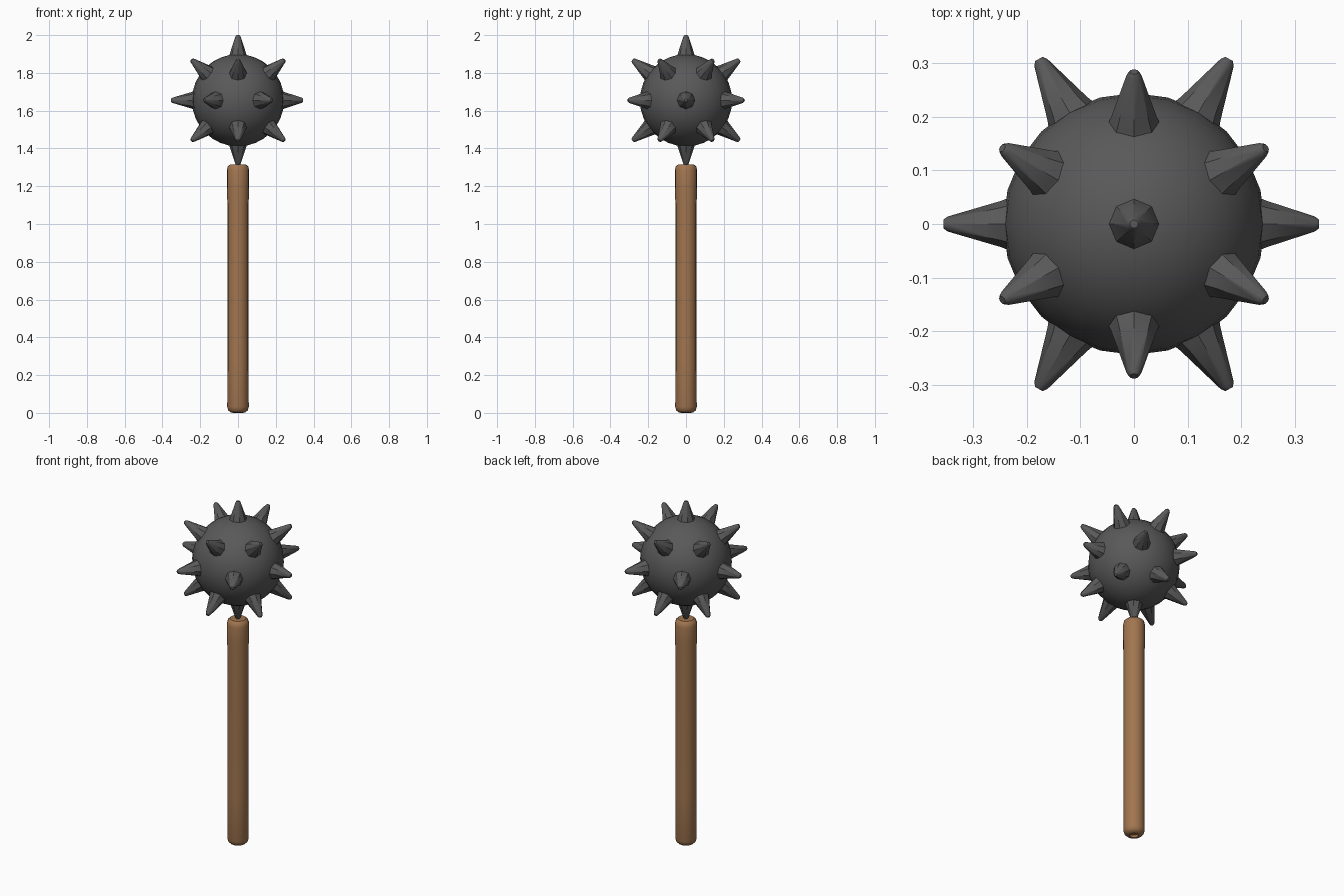
import bpy, bmesh, math
from mathutils import Vector

if "Cube" in bpy.data.objects:
    bpy.data.objects.remove(bpy.data.objects["Cube"])

def material(name, rgb):
    m = bpy.data.materials.new(name)
    m.diffuse_color = (*rgb, 1)
    m.use_nodes = True
    m.node_tree.nodes["Principled BSDF"].inputs["Base Color"].default_value = m.diffuse_color
    return m

iron = material("dark_iron", (0.10, 0.10, 0.10))
wood = material("brown_wood", (0.36, 0.18, 0.08))

def lathe(name, profile, sides, mat, direction=(0, 0, 1), origin=(0, 0, 0)):
    """Spin (radius, height) points about an axis and cap both ends."""
    bm = bmesh.new()
    rings = []
    for r, h in profile:
        rings.append([bm.verts.new((r * math.cos(2 * math.pi * i / sides),
                                    r * math.sin(2 * math.pi * i / sides), h))
                      for i in range(sides)])
    for a, b in zip(rings, rings[1:]):
        for i in range(sides):
            j = (i + 1) % sides
            bm.faces.new((a[i], a[j], b[j], b[i]))
    bm.faces.new(rings[0][::-1])
    bm.faces.new(rings[-1])
    me = bpy.data.meshes.new(name)
    bm.to_mesh(me)
    bm.free()
    return finish(name, me, mat, direction, origin)

def finish(name, me, mat, direction, origin):
    me.materials.append(mat)
    ob = bpy.data.objects.new(name, me)
    bpy.context.collection.objects.link(ob)
    ob.location = origin
    ob.rotation_euler = Vector(direction).to_track_quat('Z', 'Y').to_euler()
    bpy.ops.object.select_all(action='DESELECT')
    ob.select_set(True)
    bpy.context.view_layer.objects.active = ob
    bpy.ops.object.shade_smooth_by_angle(angle=math.radians(40))
    return ob

# Handle: rounded ends, slightly thicker grip at the top, shallow dimple below
lathe("handle", [(0.018, 0.012), (0.024, 0.0), (0.040, 0.003), (0.052, 0.014),
                 (0.057, 0.032), (0.056, 0.30), (0.056, 1.10), (0.059, 1.20),
                 (0.059, 1.285), (0.054, 1.305), (0.042, 1.315)], 16, wood)

# Ball head
centre = Vector((0, 0, 1.655))
bm = bmesh.new()
bmesh.ops.create_uvsphere(bm, u_segments=24, v_segments=16, radius=0.244)
ball = bpy.data.meshes.new("ball_head")
bm.to_mesh(ball)
bm.free()
finish("ball_head", ball, iron, (0, 0, 1), centre)

# Spikes: two poles, six on the equator, six in each slanted ring
spikes = [(0, 0, 1), (0, 0, -1)]
for k in range(6):
    a = math.radians(60 * k)
    spikes.append((math.cos(a), math.sin(a), 0))
    a += math.radians(30)
    e = math.radians(37)
    for s in (1, -1):
        spikes.append((math.cos(a) * math.cos(e), math.sin(a) * math.cos(e), s * math.sin(e)))
for n, d in enumerate(spikes):
    reach = 0.355 if 0 < abs(d[1]) else 0.345
    lathe(f"spike_{n + 1}", [(0.052, 0.225), (0.043, 0.248), (0.014, reach - 0.008), (0.008, reach)],
          8, iron, d, centre)
